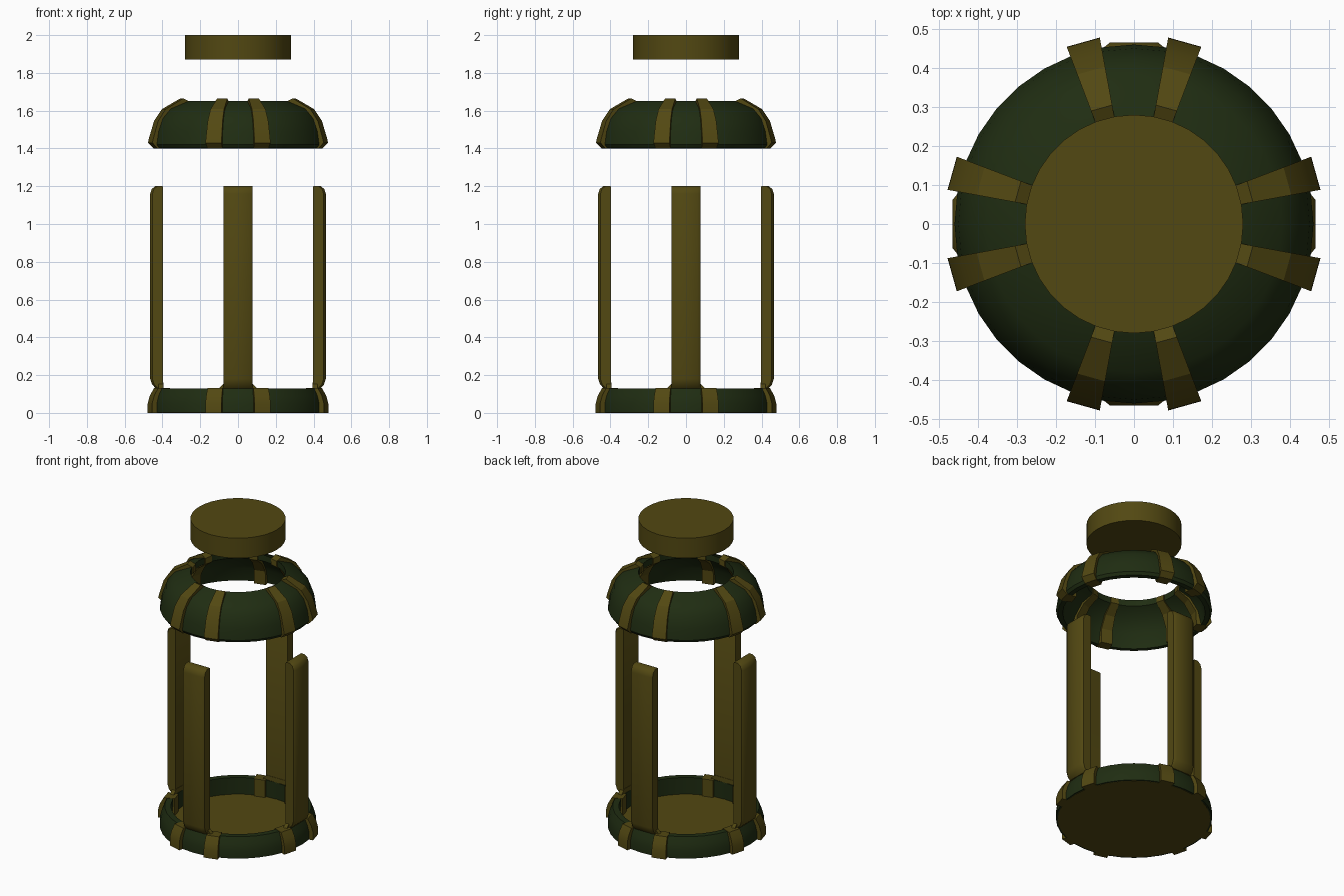
import bpy, bmesh, math
from mathutils import Matrix

if "Cube" in bpy.data.objects:
    bpy.data.objects.remove(bpy.data.objects["Cube"])


def material(name, rgb):
    m = bpy.data.materials.new(name)
    m.diffuse_color = (*rgb, 1)
    m.use_nodes = True
    m.node_tree.nodes["Principled BSDF"].inputs["Base Color"].default_value = m.diffuse_color
    return m


BRASS = material("brass", (0.085, 0.065, 0.006))
GREEN = material("dark_green", (0.014, 0.026, 0.006))


def finish(name, bm, mat, angle=30):
    bmesh.ops.recalc_face_normals(bm, faces=bm.faces)
    me = bpy.data.meshes.new(name)
    bm.to_mesh(me)
    bm.free()
    me.materials.append(mat)
    ob = bpy.data.objects.new(name, me)
    bpy.context.collection.objects.link(ob)
    bpy.ops.object.select_all(action='DESELECT')
    ob.select_set(True)
    bpy.context.view_layer.objects.active = ob
    bpy.ops.object.shade_smooth_by_angle(angle=math.radians(angle))
    return ob


def sweep(bm, profile, a0, a1, steps):
    """Revolve a closed (radius, z) profile; caps the ends unless a full turn."""
    full = a1 - a0 >= 360
    rows = []
    for i in range(steps if full else steps + 1):
        a = math.radians(a0 + (a1 - a0) * i / steps)
        rows.append([bm.verts.new((r * math.cos(a), r * math.sin(a), z)) for r, z in profile])
    n = len(profile)
    for i in range(steps):
        p, q = rows[i], rows[(i + 1) % len(rows)]
        for j in range(n):
            k = (j + 1) % n
            bm.faces.new((p[j], q[j], q[k], p[k]))
    if not full:
        bm.faces.new(rows[0])
        bm.faces.new(rows[-1])


def ring(name, profile):
    bm = bmesh.new()
    sweep(bm, profile, 0, 360, 36)
    return finish(name, bm, GREEN)


def ribs(name, profile):
    bm = bmesh.new()
    for q in range(4):
        for s in (-1, 1):
            c = 90 * q + s * 15.6
            sweep(bm, profile, c - 5.2, c + 5.2, 1)
    return finish(name, bm, BRASS, 20)


def disc(name, r, z0, z1):
    bm = bmesh.new()
    bmesh.ops.create_cone(bm, cap_ends=True, segments=36, radius1=r, radius2=r, depth=z1 - z0,
                          matrix=Matrix.Translation((0, 0, (z0 + z1) / 2)))
    return finish(name, bm, BRASS)


# Base: floor plate, green ring and brass ribs
disc("base_plate", 0.45, 0.0, 0.02)
ring("base_ring", [(0.40, 0.001), (0.46, 0.001), (0.46, 0.05), (0.45, 0.09), (0.432, 0.13), (0.395, 0.13)])
ribs("base_ribs", [(0.385, 0.0), (0.486, 0.0), (0.486, 0.05), (0.475, 0.09), (0.452, 0.132), (0.385, 0.132)])

# Shoulder: curved green ring with brass ribs
ring("shoulder_ring", [(0.42, 1.40), (0.448, 1.402), (0.46, 1.42), (0.45, 1.49), (0.425, 1.56), (0.38, 1.61),
                       (0.28, 1.65), (0.28, 1.61), (0.35, 1.57), (0.40, 1.49)])
ribs("shoulder_ribs", [(0.39, 1.40), (0.455, 1.40), (0.485, 1.43), (0.479, 1.455), (0.452, 1.545), (0.41, 1.608),
                       (0.31, 1.665), (0.275, 1.648), (0.272, 1.61), (0.34, 1.56), (0.385, 1.49)])

# Top cap
disc("top_cap", 0.28, 1.87, 2.0)

# Four upright pillars, outer edges rounded, each with a small flared foot
pillars, feet = bmesh.new(), bmesh.new()
side = [(0.397, 0.15), (0.415, 0.13), (0.435, 0.13), (0.455, 0.15), (0.465, 0.18),
        (0.465, 1.16), (0.457, 1.185), (0.438, 1.20), (0.40, 1.20), (0.397, 1.195)]
foot = [(-0.105, 0.125), (0.105, 0.125), (0.07, 0.16), (-0.07, 0.16)]
for q in range(4):
    rot = Matrix.Rotation(math.radians(90 * q), 4, 'Z')
    rows = []
    for y, inset in ((-0.077, 0.012), (-0.062, 0), (0.062, 0), (0.077, 0.012)):
        rows.append([pillars.verts.new(rot @ Matrix.Translation((0, 0, 0)) @
                     Matrix.Translation((r - (inset if r > 0.43 else 0), y, z)).translation)
                     for r, z in side])
    for p, n in zip(rows, rows[1:]):
        for j in range(len(side)):
            k = (j + 1) % len(side)
            pillars.faces.new((p[j], n[j], n[k], p[k]))
    pillars.faces.new(rows[0])
    pillars.faces.new(rows[-1])
    a, b = [[feet.verts.new((rot @ Matrix.Translation((r, y, z))).translation) for y, z in foot]
            for r in (0.395, 0.42)]
    feet.faces.new(a)
    feet.faces.new(b)
    for j in range(4):
        k = (j + 1) % 4
        feet.faces.new((a[j], b[j], b[k], a[k]))
finish("pillars", pillars, BRASS, 40)
finish("pillar_feet", feet, BRASS)
